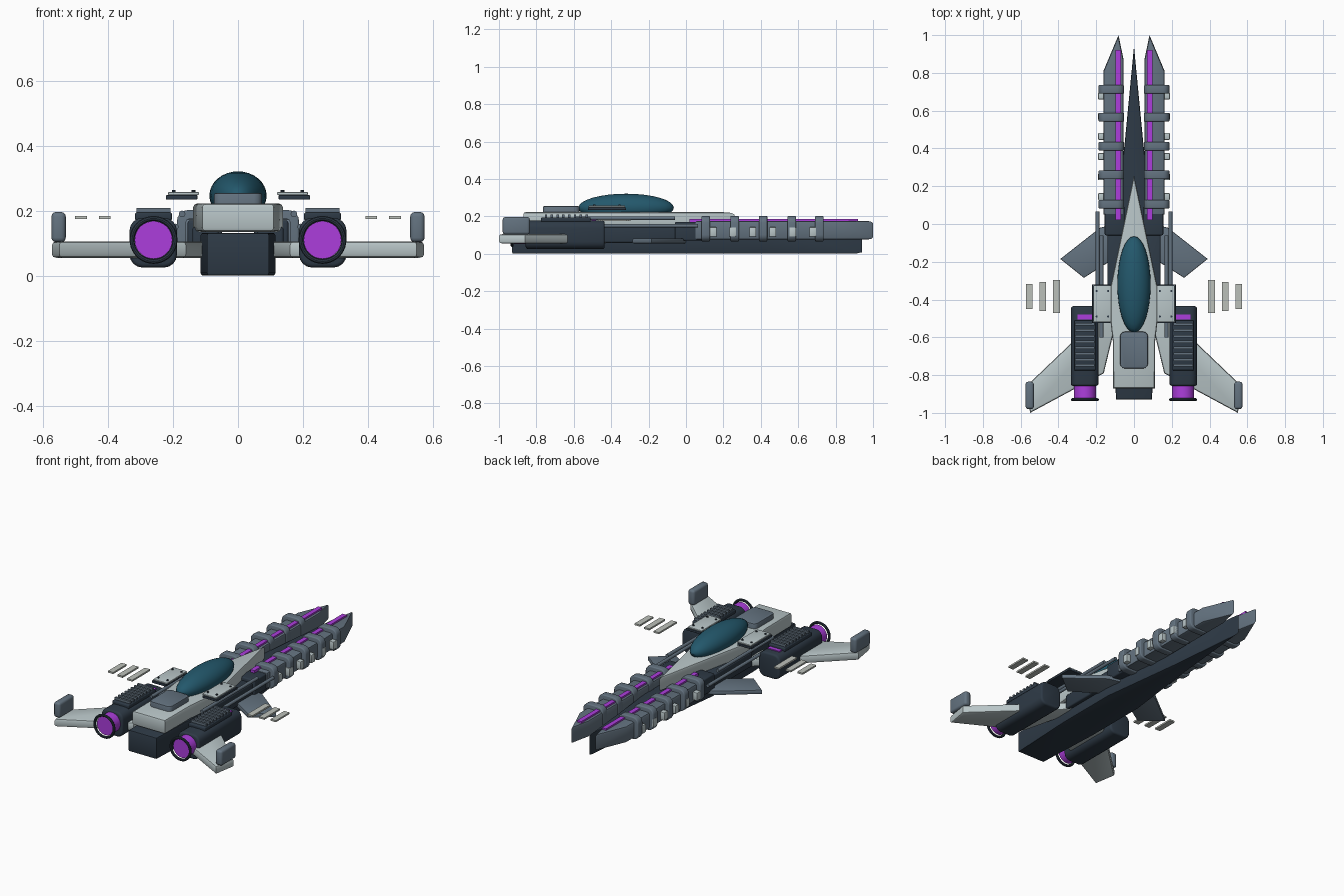
import bpy, bmesh, math
from mathutils import Matrix, Vector

if "Cube" in bpy.data.objects:
    bpy.data.objects.remove(bpy.data.objects["Cube"])


def material(name, rgb):
    m = bpy.data.materials.new(name)
    m.diffuse_color = (*rgb, 1)
    m.use_nodes = True
    m.node_tree.nodes["Principled BSDF"].inputs["Base Color"].default_value = m.diffuse_color
    return m


DARK = material("dark_metal", (0.027, 0.042, 0.061))
MID = material("mid_metal", (0.127, 0.171, 0.216))
LIGHT = material("light_panel", (0.485, 0.565, 0.578))
PALE = material("pale_slat", (0.50, 0.53, 0.49))
TEAL = material("canopy_glass", (0.017, 0.098, 0.15))
PURPLE = material("glow", (0.413, 0.048, 0.716))


def finish(bm, name, mat, mirror=False):
    bmesh.ops.recalc_face_normals(bm, faces=bm.faces)
    me = bpy.data.meshes.new(name)
    bm.to_mesh(me)
    bm.free()
    me.materials.append(mat)
    ob = bpy.data.objects.new(name, me)
    bpy.context.collection.objects.link(ob)
    bpy.ops.object.select_all(action='DESELECT')
    ob.select_set(True)
    bpy.context.view_layer.objects.active = ob
    bpy.ops.object.shade_smooth_by_angle(angle=math.radians(32))
    if mirror:
        ob.modifiers.new("Mirror", 'MIRROR').use_mirror_merge = False
    return ob


def bevel(bm, edges, width, segs):
    bmesh.ops.bevel(bm, geom=list(edges), offset=width, segments=segs,
                    profile=0.5, affect='EDGES', clamp_overlap=True)


def add_box(bm, x, y, z):
    c = [(a + b) / 2 for a, b in (x, y, z)]
    s = [b - a for a, b in (x, y, z)]
    return bmesh.ops.create_cube(bm, size=1, matrix=Matrix.Translation(c) @ Matrix.Diagonal((*s, 1)))


def box(name, mat, x, y, z, round_y=0, soft=0, mirror=True):
    """Box from ranges; round_y rounds the edges along y, soft rounds the rest."""
    bm = bmesh.new()
    add_box(bm, x, y, z)
    if round_y:
        bevel(bm, [e for e in bm.edges
                   if abs((e.verts[0].co - e.verts[1].co).normalized().y) > 0.9], round_y, 4)
    if soft:
        bevel(bm, [e for e in bm.edges if e.calc_face_angle(0) > 0.6], soft, 3)
    return finish(bm, name, mat, mirror)


def slab(name, mat, outline, z0, z1, soft=0.008, symmetric=False):
    """Plan outline raised from z0 to z1 with softened rims."""
    if symmetric:
        outline = outline + [(-x, y) for x, y in reversed(outline) if x > 0]
    bm = bmesh.new()
    base = bm.faces.new([bm.verts.new((x, y, z0)) for x, y in outline])
    top = bmesh.ops.extrude_face_region(bm, geom=[base])["geom"]
    bmesh.ops.translate(bm, vec=(0, 0, z1 - z0),
                        verts=[v for v in top if isinstance(v, bmesh.types.BMVert)])
    rims = [e for e in bm.edges if abs(e.verts[0].co.z - e.verts[1].co.z) < 1e-5]
    bevel(bm, rims, soft, 2)
    return finish(bm, name, mat, not symmetric)


def add_rod(bm, x, z, r, y0, y1, segs=16):
    m = Matrix.Translation((x, (y0 + y1) / 2, z)) @ Matrix.Rotation(math.pi / 2, 4, 'X')
    bmesh.ops.create_cone(bm, cap_ends=True, segments=segs, radius1=r, radius2=r,
                          depth=abs(y1 - y0), matrix=m)


def rod(name, mat, x, z, r, y0, y1, segs=16):
    bm = bmesh.new()
    add_rod(bm, x, z, r, y0, y1, segs)
    return finish(bm, name, mat, True)


# Hulls: dark keel and light upper shell
slab("keel", DARK, [(0, 0.94), (0.05, 0.42), (0.115, -0.1), (0.115, -0.5), (0.095, -0.93)],
     0, 0.132, 0.008, True)
slab("upper_hull", LIGHT, [(0, 0.26), (0.138, -0.4), (0.112, -0.62), (0.11, -0.87)],
     0.135, 0.222, 0.012, True)
box("side_hull", DARK, (0.06, 0.14), (-0.45, -0.05), (0.06, 0.15), soft=0.008)

# Canopy and rear hatch
bm = bmesh.new()
bmesh.ops.create_uvsphere(bm, u_segments=32, v_segments=16, radius=1,
                          matrix=Matrix.Translation((0, -0.32, 0.246)) @ Matrix.Diagonal((0.088, 0.255, 0.075, 1)))
finish(bm, "canopy", TEAL)
bm = bmesh.new()
add_box(bm, (-0.074, 0.074), (-0.765, -0.57), (0.215, 0.254))
bevel(bm, [e for e in bm.edges if abs(e.verts[0].co.z - e.verts[1].co.z) > 0.01], 0.025, 3)
bevel(bm, [e for e in bm.edges if e.verts[0].co.z > 0.25 and e.verts[1].co.z > 0.25], 0.006, 2)
finish(bm, "rear_hatch", MID)

# Rear wings, tip fins and front canards
slab("wing", LIGHT, [(0.09, -0.40), (0.53, -0.82), (0.573, -0.86), (0.55, -1.0), (0.16, -0.79), (0.09, -0.5)],
     0.055, 0.105, 0.012)
box("wing_tip_fin", MID, (0.53, 0.574), (-0.98, -0.835), (0.103, 0.196), soft=0.014)
slab("canard", MID, [(0.10, 0.0), (0.18, -0.02), (0.39, -0.185), (0.265, -0.285), (0.10, -0.18)],
     0.055, 0.082, 0.006)

# Engine nacelles with exhaust, floating ring and cooling grille
box("nacelle", DARK, (0.188, 0.334), (-0.857, -0.435), (0.025, 0.178), 0.04, 0.012)
rod("exhaust_core", PURPLE, 0.26, 0.11, 0.058, -0.85, -0.92, 32)
bm = bmesh.new()
ring = bmesh.ops.create_circle(bm, segments=10, radius=0.008,
                               matrix=Matrix.Translation((0.326, -0.93, 0.11)))
bmesh.ops.spin(bm, geom=bm.verts[:] + bm.edges[:], cent=(0.26, -0.93, 0.11), axis=(0, 1, 0),
               angle=math.tau, steps=40, use_duplicate=False)
bmesh.ops.remove_doubles(bm, verts=bm.verts, dist=1e-4)
finish(bm, "exhaust_ring", DARK, True)
box("grille_base", DARK, (0.203, 0.317), (-0.775, -0.51), (0.17, 0.195), soft=0.006)
bm = bmesh.new()
for i in range(8):
    y = -0.755 + i * 0.031
    add_box(bm, (0.208, 0.312), (y, y + 0.013), (0.19, 0.209))
finish(bm, "grille_slats", MID, True)
box("nacelle_glow_strip", PURPLE, (0.22, 0.30), (-0.505, -0.48), (0.165, 0.184))

# Bolted shoulder plates
box("shoulder_plate_base", DARK, (0.125, 0.222), (-0.525, -0.32), (0.234, 0.248), soft=0.003)
box("shoulder_plate", LIGHT, (0.12, 0.215), (-0.52, -0.325), (0.248, 0.257), soft=0.003)
bm = bmesh.new()
for x in (0.137, 0.198):
    for y in (-0.355, -0.49):
        bmesh.ops.create_cone(bm, cap_ends=True, segments=10, radius1=0.006, radius2=0.006,
                              depth=0.01, matrix=Matrix.Translation((x, y, 0.258)))
finish(bm, "plate_bolts", DARK, True)

# Side barrels
rod("outer_barrel", MID, 0.193, 0.15, 0.01, 0.065, -0.5)
rod("inner_barrel", MID, 0.172, 0.19, 0.01, -0.06, -0.6)

# Forward rails with glow strip, clamps and side blocks
box("rail_mount", DARK, (0.05, 0.155), (-0.06, 0.09), (0.07, 0.17), soft=0.008)
slab("rail", MID, [(0.055, 0.05), (0.055, 0.87), (0.082, 1.0), (0.162, 0.81), (0.162, 0.05)],
     0.075, 0.176, 0.012)
box("rail_glow_strip", PURPLE, (0.07, 0.098), (0.02, 0.92), (0.165, 0.186))
for i, y in enumerate((0.105, 0.26, 0.412, 0.565, 0.713)):
    box(f"rail_clamp_{i + 1}", MID, (0.052, 0.188), (y - 0.023, y + 0.023), (0.066, 0.202), 0.035, 0.006)
bm = bmesh.new()
for y in (0.145, 0.25, 0.357, 0.464, 0.57, 0.678):
    add_box(bm, (0.15, 0.19), (y - 0.018, y + 0.018), (0.092, 0.142))
bevel(bm, bm.edges, 0.004, 2)
finish(bm, "rail_blocks", LIGHT, True)

# Floating slats beside the hull
for i, (x, h) in enumerate(((0.41, 0.087), (0.483, 0.077), (0.555, 0.066))):
    box(f"floating_slat_{i + 1}", PALE, (x - 0.018, x + 0.018), (-0.383 - h, -0.383 + h), (0.174, 0.184))
